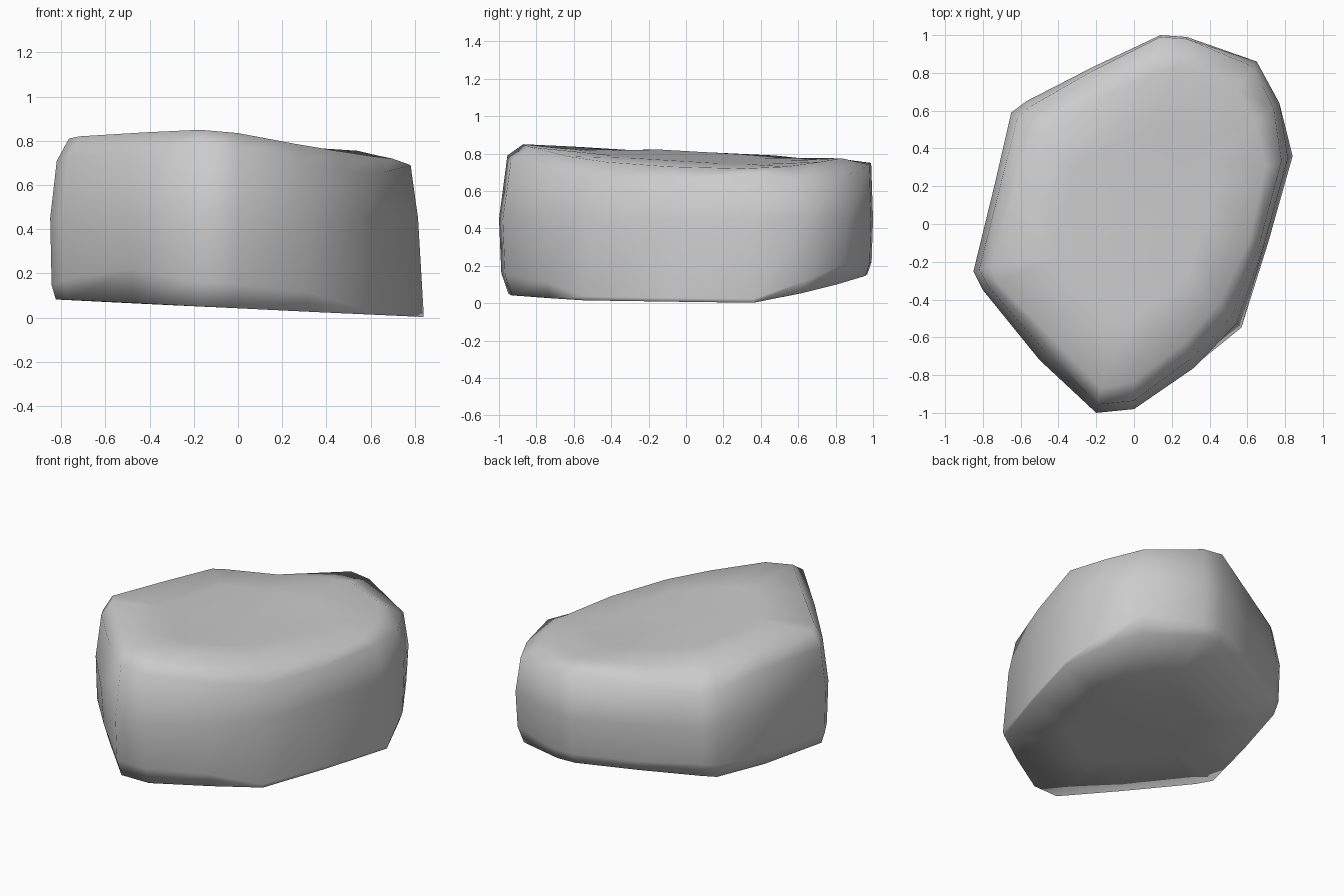
import bpy, bmesh

# Columns round the rock: x, y, base scale, shoulder scale, shoulder z, rim scale, rim z
COLS = [
    (-0.20, -1.00, 0.95, 0.955, 0.79, 0.87, 0.85),
    (0.00, -0.98, 0.95, 0.955, 0.76, 0.85, 0.835),
    (0.32, -0.76, 0.96, 0.94, 0.70, 0.83, 0.785),
    (0.57, -0.55, 0.99, 0.90, 0.66, 0.78, 0.755),
    (0.71, -0.10, 1.00, 0.94, 0.66, 0.86, 0.73),
    (0.84, 0.36, 1.00, 0.93, 0.69, 0.83, 0.72),
    (0.77, 0.64, 0.97, 0.96, 0.66, 0.84, 0.73),
    (0.65, 0.86, 0.95, 0.97, 0.67, 0.83, 0.755),
    (0.28, 0.99, 0.97, 0.99, 0.74, 0.84, 0.775),
    (0.14, 1.00, 0.97, 0.99, 0.75, 0.80, 0.775),
    (-0.22, 0.83, 0.97, 0.98, 0.69, 0.80, 0.77),
    (-0.57, 0.65, 0.96, 0.96, 0.67, 0.80, 0.785),
    (-0.65, 0.59, 0.96, 0.95, 0.68, 0.80, 0.79),
    (-0.74, 0.20, 0.96, 0.96, 0.71, 0.85, 0.80),
    (-0.85, -0.25, 0.97, 0.965, 0.71, 0.90, 0.81),
    (-0.80, -0.35, 0.96, 0.96, 0.73, 0.90, 0.82),
    (-0.50, -0.72, 0.93, 0.94, 0.74, 0.85, 0.838),
]


def base_z(x, y):
    return max(0.0, 0.042 - 0.047 * x + 0.2 * max(0.0, y - 0.4))


def top_z(x, y):
    return 0.785 - 0.072 * x - 0.04 * y


bm = bmesh.new()
rings = [[] for _ in range(7)]
for x, y, sb, ss, zs, sr, zr in COLS:
    zb = base_z(x, y)
    low = zb + 2.2 * (1 - sb)
    levels = [
        (0.5, base_z(x * 0.5, y * 0.5)),
        (sb, zb),
        (0.5 + sb / 2, low),
        (1.0 if sb < 0.985 else (1 + ss) / 2 + 0.005, 0.45),
        (ss, zs),
        (sr, zr),
        (0.5, top_z(x * 0.5, y * 0.5)),
    ]
    # the widest level touches the outline
    levels[2] = ((1 + levels[2][0]) / 2, max(low, zb + 0.02))
    for ring, (s, z) in zip(rings, levels):
        ring.append(bm.verts.new((x * s, y * s, z)))

# Walls between rings, then fans closing base and top
n = len(COLS)
for a, b in zip(rings, rings[1:]):
    for i in range(n):
        j = (i + 1) % n
        bm.faces.new((a[i], a[j], b[j], b[i]))
bottom = bm.verts.new((0, 0, base_z(0, 0)))
top = bm.verts.new((0, 0, top_z(0, 0)))
for i in range(n):
    j = (i + 1) % n
    bm.faces.new((bottom, rings[0][j], rings[0][i]))
    bm.faces.new((top, rings[-1][i], rings[-1][j]))
bmesh.ops.recalc_face_normals(bm, faces=bm.faces)
for f in bm.faces:
    f.smooth = True

mesh = bpy.data.meshes.new("rock")
bm.to_mesh(mesh)
bm.free()
rock = bpy.data.objects.new("rock", mesh)
bpy.context.collection.objects.link(rock)
